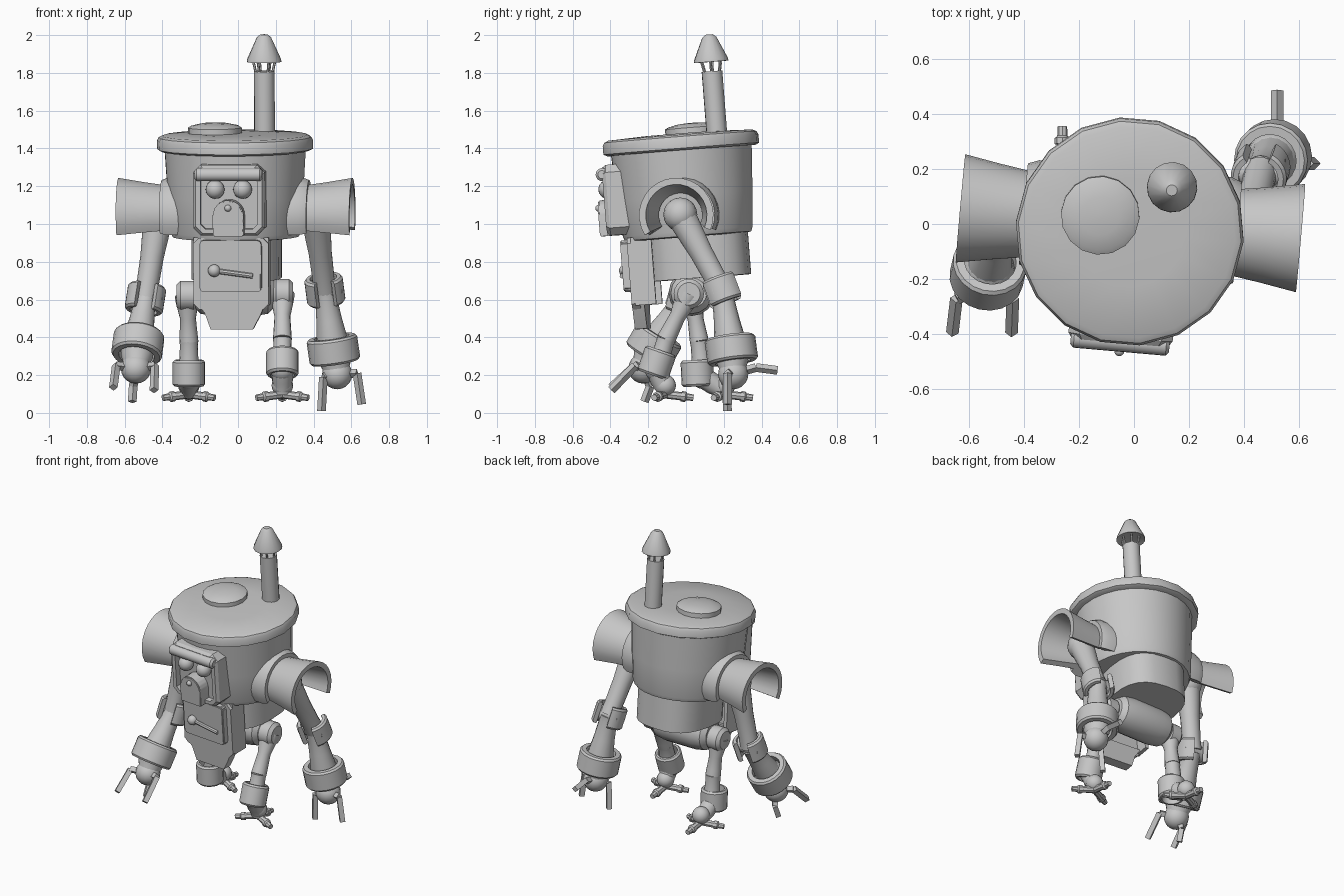
import bpy, bmesh, math
from mathutils import Vector, Matrix

if "Cube" in bpy.data.objects:
    bpy.data.objects.remove(bpy.data.objects["Cube"])

grey = bpy.data.materials.new("plain grey")
grey.diffuse_color = (0.57, 0.57, 0.57, 1)
grey.use_nodes = True
grey.node_tree.nodes["Principled BSDF"].inputs["Base Color"].default_value = grey.diffuse_color

# body frame: leaning forward and turned a little
BODY = (Matrix.Translation((-0.012, 0.01, 0.95)) @ Matrix.Rotation(math.radians(-5), 4, 'Z')
        @ Matrix.Rotation(math.radians(4.5), 4, 'X'))
WORLD = Matrix.Identity(4)


def finish(name, bm, m):
    bmesh.ops.recalc_face_normals(bm, faces=bm.faces)
    me = bpy.data.meshes.new(name)
    bm.to_mesh(me)
    bm.free()
    me.transform(m)
    me.materials.append(grey)
    ob = bpy.data.objects.new(name, me)
    bpy.context.collection.objects.link(ob)
    return ob


def lathe(name, a, b, profile, n=20, m=WORLD, ring=False, arc=None):
    """Turn a (radius, distance) profile about the line from a towards b."""
    a, w = Vector(a), (Vector(b) - Vector(a)).normalized()
    ref = Vector((0, 0, 1)) if abs(w.z) < 0.9 else Vector((0, 1, 0))
    v = (ref - w * ref.dot(w)).normalized()
    u = v.cross(w)
    a0, a1 = [math.radians(d) for d in (arc or (0, 360))]
    bm = bmesh.new()
    rows = []
    for i in range(n + 1 if arc else n):
        t = a0 + (a1 - a0) * i / n
        e = u * math.cos(t) + v * math.sin(t)
        rows.append([bm.verts.new(a + w * d + e * r) for r, d in profile])
    k = len(profile)
    for i in range(n):
        p, q = rows[i], rows[(i + 1) % len(rows)]
        for j in range(k if ring else k - 1):
            bm.faces.new((p[j], p[(j + 1) % k], q[(j + 1) % k], q[j]))
    if arc:
        bm.faces.new(rows[0])
        bm.faces.new(rows[-1])
    elif not ring:
        bm.faces.new([r[0] for r in rows])
        bm.faces.new([r[-1] for r in rows])
    return finish(name, bm, m)


def cyl(name, a, b, r, n=16, m=WORLD):
    return lathe(name, a, b, [(r, 0), (r, (Vector(b) - Vector(a)).length)], n, m)


def prism(name, pts, lo, hi, m=BODY, upright=True, bevel=0):
    """Extrude an outline: along y when upright, else along z."""
    bm = bmesh.new()
    f = [(lambda x, y, d=d: (x, d, y)) if upright else (lambda x, y, d=d: (x, y, d)) for d in (lo, hi)]
    A, B = [[bm.verts.new(g(*p)) for p in pts] for g in f]
    bm.faces.new(A)
    bm.faces.new(B)
    for i in range(len(pts)):
        j = (i + 1) % len(pts)
        bm.faces.new((A[i], A[j], B[j], B[i]))
    if bevel:
        bmesh.ops.bevel(bm, geom=bm.edges[:], offset=bevel, segments=2, affect='EDGES')
    return finish(name, bm, m)


def ball(name, c, r, m=WORLD):
    bm = bmesh.new()
    bmesh.ops.create_uvsphere(bm, u_segments=16, v_segments=10, radius=r)
    bmesh.ops.translate(bm, verts=bm.verts, vec=c)
    return finish(name, bm, m)


def octagon(x, z0, z1, c):
    return [(-x + c, z0), (x - c, z0), (x, z0 + c), (x, z1 - c), (x - c, z1), (-x + c, z1), (-x, z1 - c), (-x, z0 + c)]


def band(name, c, d, r, h, t, arc=None):
    c, d = Vector(c), Vector(d).normalized()
    prof = [(r - t, 0), (r - .01, 0), (r, .012), (r, h - .012), (r - .01, h), (r - t, h)]
    lathe(name, c - d * h / 2, c + d, prof, 10 if arc else 20, ring=True, arc=arc)


# drum, lid, hatch
lathe("drum", (0, 0, 0), (0, 0, 1), [(.30, -.02), (.336, -.015), (.346, .01), (.36, .2), (.376, .46)], 28, BODY)
lathe("lid", (0, 0, .44), (0, 0, 1), [(.395, 0), (.415, .01), (.415, .055), (.406, .072), (.385, .082), (.2, .09)], 18, BODY)
lathe("hatch", (-.112, .055, .52), (-.112, .055, 1), [(.143, 0), (.143, .038), (.125, .048), (.07, .06), (.01, .063)], 16, BODY)

# chimney with a capped vent
ch = (.139, .207)
cyl("chimney", (*ch, .5), (*ch, .845), .055, 16, BODY)
for i in range(6):
    t = i * math.pi / 3
    x, y = math.cos(t), math.sin(t)
    cyl("vent_post", (ch[0] + .045 * x, ch[1] + .045 * y, .84), (ch[0] + .06 * x, ch[1] + .06 * y, .91), .007, 6, BODY)
lathe("chimney_cap", (*ch, .895), (*ch, 2), [(.06, .01), (.092, 0), (.09, .015), (.038, .13), (.02, .145)], 16, BODY)

# face: frame around a recess, brow, eyes, muzzle
outer, inner = octagon(.19, .02, .395, .04), octagon(.15, .055, .365, .025)
bm = bmesh.new()
loops = [[bm.verts.new((x, y, z)) for x, z in pts] for pts, y in
         ((outer, -.29), (outer, -.395), ([(x * .93, .2 + (z - .2) * .93) for x, z in outer], -.415),
          (inner, -.415), (inner, -.375))]
for p, q in zip(loops, loops[1:]):
    for i in range(8):
        bm.faces.new((p[i], p[(i + 1) % 8], q[(i + 1) % 8], q[i]))
bm.faces.new(loops[0])
bm.faces.new(loops[-1])
finish("face_frame", bm, BODY)
lathe("brow", (-.18, -.415, .345), (1, -.415, .345), [(.022, 0), (.035, .012), (.035, .348), (.022, .36)], 14, BODY)
for s in (-1, 1):
    ball("eye", (s * .073, -.40, .265), .05, BODY)
arch = [(-.082, .02), (.082, .02)] + [(.082 * math.cos(t * math.pi / 10), .13 + .082 * math.sin(t * math.pi / 10)) for t in range(11)]
prism("muzzle", arch, -.46, -.37, bevel=.006)
ball("nose", (0, -.462, .17), .018, BODY)

# lower body: rounded block
rounded = []
for i in range(24):
    c, s = math.cos(i * math.pi / 12), math.sin(i * math.pi / 12)
    rounded.append((math.copysign(abs(c) ** .75, c) * .238, .05 + math.copysign(abs(s) ** .75, s) * .268))
prism("lower_body", rounded, -.24, .01, upright=False)

# front apron with side wings, door, skirt
prism("apron", octagon(.2, -.38, .0, .03), -.31, -.265)
for s in (-1, 1):
    prism("apron_wing", [(s * .175, -.36), (s * .2, -.36), (s * .2, 0), (s * .175, 0)], -.29, -.18)
prism("door", octagon(.165, -.285, -.01, .015), -.35, -.30, bevel=.006)
prism("skirt", [(-.14, -.40), (-.11, -.485), (.115, -.485), (.155, -.41), (.185, -.34), (-.185, -.34)], -.31, -.245)
ball("door_knob", (-.085, -.355, -.17), .033, BODY)
cyl("door_handle", (-.085, -.355, -.17), (.12, -.355, -.198), .014, 8, BODY)

# pelvis
lathe("pelvis", (-.23, .03, .635), (1, .03, .635), [(.08, 0), (.11, .03), (.122, .1), (.122, .32), (.11, .39), (.08, .42)], 16)

# shoulder collars and flared guards, open underneath
for s in (-1, 1):
    a, b = (s * .27, 0, .1), (s * 2, 0, .085)
    lathe("shoulder_collar", a, b, [(.13, 0), (.2, 0), (.2, .08), (.185, .12), (.13, .12)], 18, BODY, True, (-28, 208))
    lathe("shoulder_guard", a, b, [(.115, .09), (.155, .09), (.175, .22), (.198, .35), (.163, .35), (.14, .22)], 18, BODY, True, (-28, 208))


def limb(name, a, b, r0, mid, r1):
    L = (Vector(b) - Vector(a)).length
    lathe(name, a, b, [(r0, 0), (r0 * .95, L * .12), (mid, L * .5), (r1 * .95, L * .85), (r1, L)], 16)


def claw(pts, w, name):
    for p, q in zip(pts, pts[1:]):
        cyl(name, p, q, w, 4)


def arm(shoulder, elbow, wrist, hand, fingers):
    s, e, w, h = [Vector(p) for p in (shoulder, elbow, wrist, hand)]
    ball("shoulder_joint", s, .09)
    limb("upper_arm", s, e, .08, .062, .062)
    # elbow: two curved side plates around a pin
    for arc in ((-58, 58), (122, 238)):
        band("elbow_plate", e, w - s, .102, .14, .03, arc)
    cyl("elbow_pin", e - Vector((.09, 0, 0)), e + Vector((.09, 0, 0)), .05)
    limb("forearm", e, w, .06, .068, .088)
    band("wrist_cuff", w, h - e, .135, .135, .04)
    ball("wrist_joint", w, .098)
    limb("palm", w, h, .09, .085, .07)
    ball("hand", h, .08)
    for f in fingers:
        claw([h] + f, .023, "finger")


arm((.41, -.03, 1.05), (.46, .19, .65), (.505, .24, .335), (.525, .25, .205),
    [[(.452, .21, .19), (.442, .22, .01)], [(.63, .22, .21), (.655, .22, .045)],
     [(.52, .37, .24), (.52, .485, .225)]])
arm((-.42, .03, 1.05), (-.49, -.01, .605), (-.53, -.17, .36), (-.54, -.225, .235),
    [[(-.645, -.27, .25), (-.66, -.395, .135)], [(-.44, -.27, .25), (-.445, -.395, .12)],
     [(-.555, -.19, .14), (-.56, -.22, .06)]])


def leg(hip, knee, ankle, foot, cuff, tilt):
    h, k, a, f = [Vector(p) for p in (hip, knee, ankle, foot)]
    side = Vector((.055, 0, 0))
    lathe("hip_joint", h - side, h + side, [(.06, 0), (.08, .02), (.08, .09), (.06, .11)], 18)
    limb("thigh", h, k, .065, .042, .05)
    limb("shin", k, a, .05, .05, .06)
    band("shin_cuff", cuff, tilt, .086, .14, .022)
    ball("ankle", a, .064)
    limb("foot", a, f, .06, .055, .045)
    ball("foot_ball", f + Vector((0, 0, .035)), .057)
    # two side toes and one heel toe
    for deg in (-157, -23, 90):
        e = Vector((math.cos(math.radians(deg)), math.sin(math.radians(deg)), 0))
        base = Vector((f.x, f.y, .098))
        mid = base + e * .085 - Vector((0, 0, .01))
        cyl("toe", base, mid, .022, 8)
        lathe("toe_tip", mid, mid + e - Vector((0, 0, .12)), [(.028, 0), (.028, .022), (.019, .03), (.017, .065)], 8)


leg((.235, .015, .63), (.235, -.105, .39), (.235, -.155, .23), (.235, -.11, .11), (.235, -.155, .265), (0, -.35, -1))
leg((-.27, .03, .62), (-.26, .07, .38), (-.26, .09, .19), (-.26, .205, .11), (-.26, .06, .21), (0, .05, -1))

# smooth shading with sharp edges kept
for ob in bpy.data.objects:
    ob.select_set(True)
bpy.context.view_layer.objects.active = bpy.data.objects["drum"]
bpy.ops.object.shade_smooth_by_angle(angle=math.radians(32))
